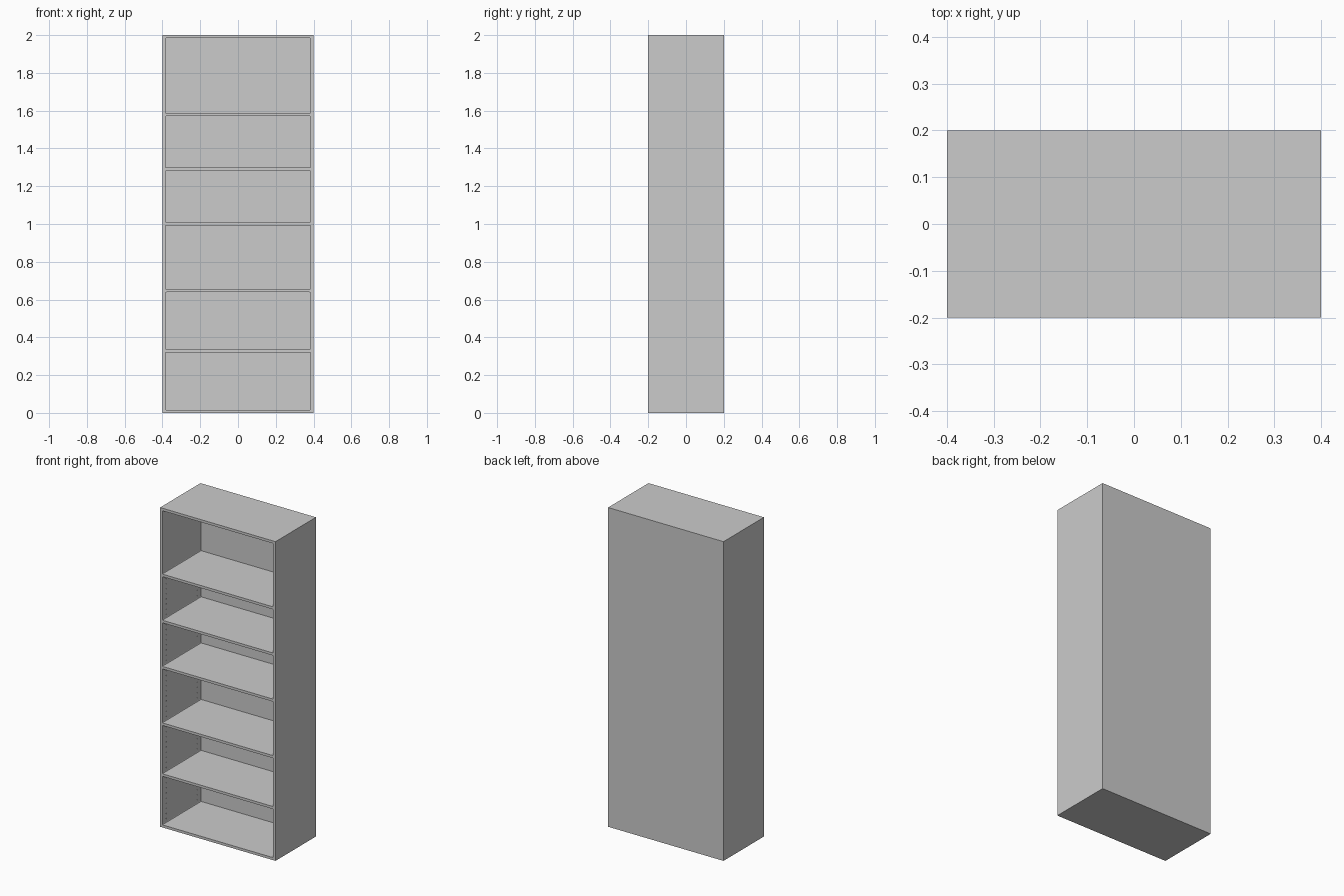
import bpy, bmesh
from math import pi
from mathutils import Matrix, Vector

if "Cube" in bpy.data.objects:
    bpy.data.objects.remove(bpy.data.objects["Cube"])

W, D, H = 0.8, 0.4, 2.0
T = 0.016                                        # panel thickness
SHELVES = [0.328, 0.647, 1.001, 1.29, 1.579]     # shelf centre heights
PITCH = 0.032                                    # spacing of shelf pin holes


def make_object(name, bm):
    mesh = bpy.data.meshes.new(name)
    bm.to_mesh(mesh)
    bm.free()
    obj = bpy.data.objects.new(name, mesh)
    bpy.context.collection.objects.link(obj)
    return obj


def add_box(bm, lo, hi):
    lo, hi = Vector(lo), Vector(hi)
    mat = Matrix.Translation((lo + hi) / 2) @ Matrix.Diagonal((*(hi - lo), 1))
    return bmesh.ops.create_cube(bm, size=1, matrix=mat)["verts"]


def cut(target, cutter):
    mod = target.modifiers.new(cutter.name, 'BOOLEAN')
    mod.operation, mod.solver, mod.object = 'DIFFERENCE', 'EXACT', cutter
    bpy.context.view_layer.objects.active = target
    bpy.ops.object.modifier_apply(modifier=mod.name)
    bpy.data.objects.remove(cutter)


# One-piece cabinet body
bm = bmesh.new()
add_box(bm, (-W / 2, -D / 2, 0), (W / 2, D / 2, H))
bookcase = make_object("bookcase", bm)

# Six open compartments with slightly rounded corners
bm = bmesh.new()
bottoms = [T] + [s + T / 2 for s in SHELVES]
tops = [s - T / 2 for s in SHELVES] + [H - T]
for z0, z1 in zip(bottoms, tops):
    add_box(bm, (-W / 2 + T, -D / 2 - 0.02, z0), (W / 2 - T, D / 2 - T, z1))
depth_edges = [e for e in bm.edges
               if abs(e.verts[0].co.y - e.verts[1].co.y) > 0.1]
bmesh.ops.bevel(bm, geom=depth_edges, offset=0.005, segments=2,
                profile=0.5, affect='EDGES')
cut(bookcase, make_object("compartments", bm))

# Shelf pin holes: front and back rows, each rod drills both side panels
bm = bmesh.new()
for i in range(49):
    z = 0.041 + i * PITCH
    if z > SHELVES[-1] - 0.02 or min(abs(z - s) for s in SHELVES) < 0.017:
        continue
    for y in (-D / 2 + 0.037, D / 2 - T - 0.037):
        bmesh.ops.create_cone(
            bm, cap_ends=True, segments=10, radius1=0.0025, radius2=0.0025,
            depth=W - 2 * T + 0.02,
            matrix=Matrix.Translation((0, y, z)) @ Matrix.Rotation(pi / 2, 4, 'Y'))
cut(bookcase, make_object("pin_holes", bm))
